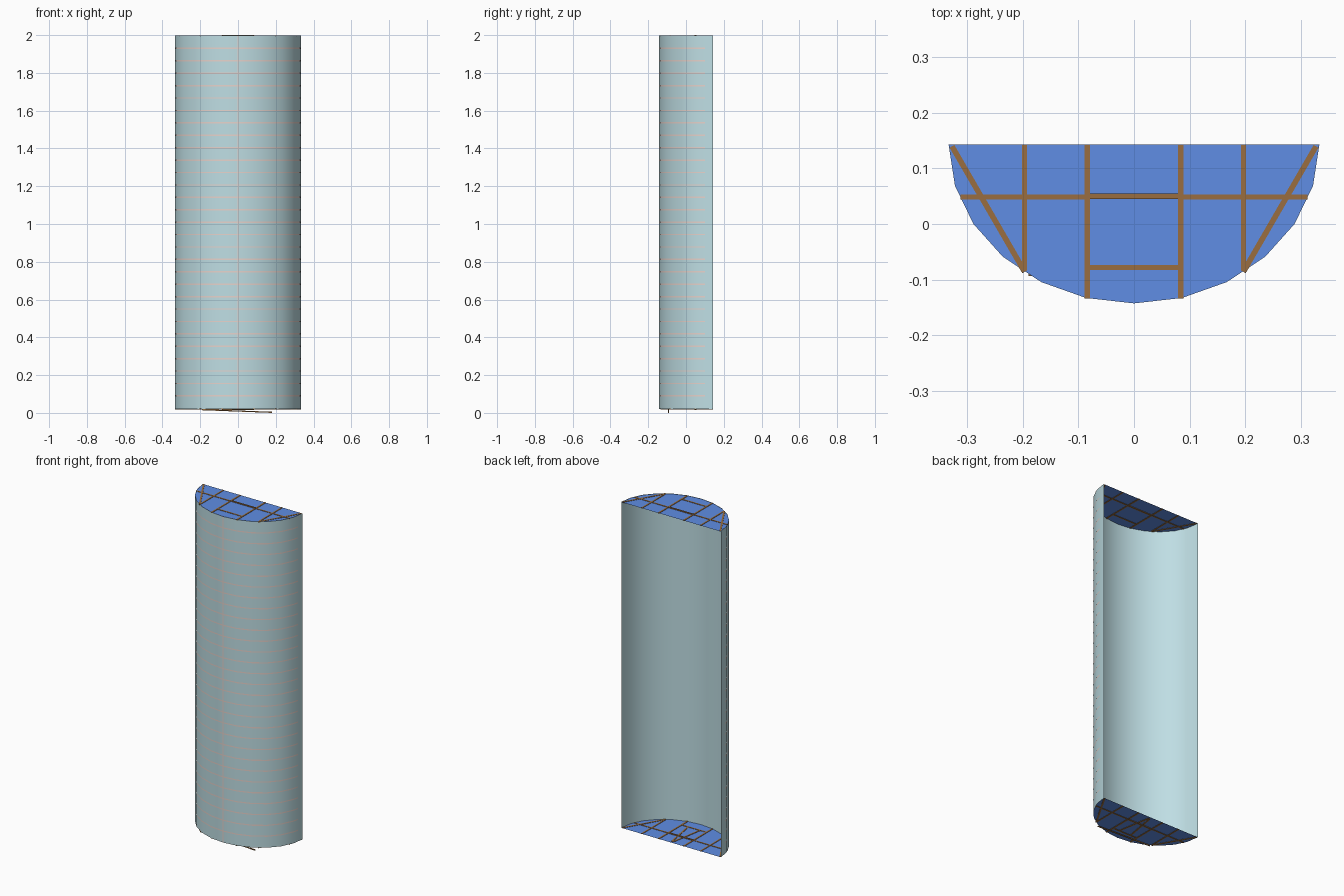
import bpy, bmesh, math
from mathutils import Vector

if "Cube" in bpy.data.objects:
    bpy.data.objects.remove(bpy.data.objects["Cube"])

RX, RY, BACK = 0.334, 0.286, 0.143
SEGS, Z0, Z1 = 12, 0.02, 1.998


def material(name, rgb):
    m = bpy.data.materials.new(name)
    m.diffuse_color = (*rgb, 1)
    m.use_nodes = True
    m.node_tree.nodes["Principled BSDF"].inputs["Base Color"].default_value = m.diffuse_color
    return m


PALE = material("pale blue grey", (0.52, 0.73, 0.775))
BLUE = material("blue", (0.115, 0.27, 0.78))
BROWN = material("brown", (0.32, 0.155, 0.05))
PINK = material("pale pink", (0.86, 0.70, 0.65))


def profile(off=0.0, skip=0.0):
    """Half-ellipse from left to right, bulging to the front (-y)."""
    pts = []
    for i in range(SEGS + 1):
        t = math.pi * i / SEGS
        t = min(max(t, skip), math.pi - skip)
        pts.append((-(RX + off) * math.cos(t), BACK - (RY + off) * math.sin(t)))
    return pts


def finish(name, bm, mat, smooth=False):
    me = bpy.data.meshes.new(name)
    bm.to_mesh(me)
    bm.free()
    me.materials.append(mat)
    ob = bpy.data.objects.new(name, me)
    bpy.context.collection.objects.link(ob)
    for p in me.polygons:
        p.use_smooth = smooth
    return ob


def band(bm, pts, z0, z1):
    """Upright sheet following a profile."""
    lo = [bm.verts.new((x, y, z0)) for x, y in pts]
    hi = [bm.verts.new((x, y, z1)) for x, y in pts]
    for i in range(len(pts) - 1):
        bm.faces.new((lo[i], lo[i + 1], hi[i + 1], hi[i]))


def beam(bm, a, b, w=0.01, h=0.004):
    """Thin flat board between two points."""
    a, b = Vector(a), Vector(b)
    side = (b - a).cross(Vector((0, 0, 1))).normalized() * w / 2
    up = Vector((0, 0, h / 2))
    v = [bm.verts.new(p + s * side + u * up)
         for p in (a, b) for u in (-1, 1) for s in (-1, 1)]
    for f in ((0, 1, 3, 2), (4, 6, 7, 5), (0, 4, 5, 1),
              (2, 3, 7, 6), (0, 2, 6, 4), (1, 5, 7, 3)):
        bm.faces.new([v[i] for i in f])
    bmesh.ops.recalc_face_normals(bm, faces=bm.faces)


# Curved front wall, open at the back
bm = bmesh.new()
band(bm, profile(), Z0, Z1)
finish("curved_wall", bm, PALE, True)

# Thin horizontal lines and the centre seam on the wall
bm = bmesh.new()
for i in range(29):
    z = 0.09 + i * 0.0657
    band(bm, profile(0.0008, 0.15), z - 0.0035, z + 0.0035)
finish("wall_lines", bm, PINK, True)
bm = bmesh.new()
band(bm, [(-0.002, -0.1442), (0.002, -0.1442)], Z0, Z1)
finish("wall_seam", bm, PINK)

# Half-ellipse top and bottom boards with their framing strips
for name, z in (("top", Z1 - 0.002), ("bottom", Z0)):
    bm = bmesh.new()
    bm.faces.new([bm.verts.new((x, y, z)) for x, y in profile()])
    finish(name + "_board", bm, BLUE)

    bm = bmesh.new()
    for s in (-1, 1):
        beam(bm, (s * 0.084, -0.134, z), (s * 0.084, 0.142, z))
        beam(bm, (s * 0.197, -0.084, z), (s * 0.197, 0.142, z), 0.009)
        beam(bm, (s * 0.197, -0.086, z), (s * 0.328, 0.140, z))
        beam(bm, (s * 0.084, 0.049, z), (s * 0.313, 0.049, z), 0.009)
    beam(bm, (-0.084, 0.05, z), (0.084, 0.05, z), 0.01, 0.008)
    beam(bm, (-0.084, -0.078, z), (0.084, -0.078, z), 0.009)
    if name == "bottom":
        # extra braces fanning out from the back
        for s in (-1, 1):
            beam(bm, (s * 0.004, 0.13, z), (s * 0.04, -0.078, z))
    finish(name + "_framing", bm, BROWN)

# Loose slat hanging under the bottom board
bm = bmesh.new()
beam(bm, (-0.19, -0.092, 0.017), (0.18, -0.092, 0.003), 0.004, 0.006)
finish("loose_slat", bm, BROWN)
